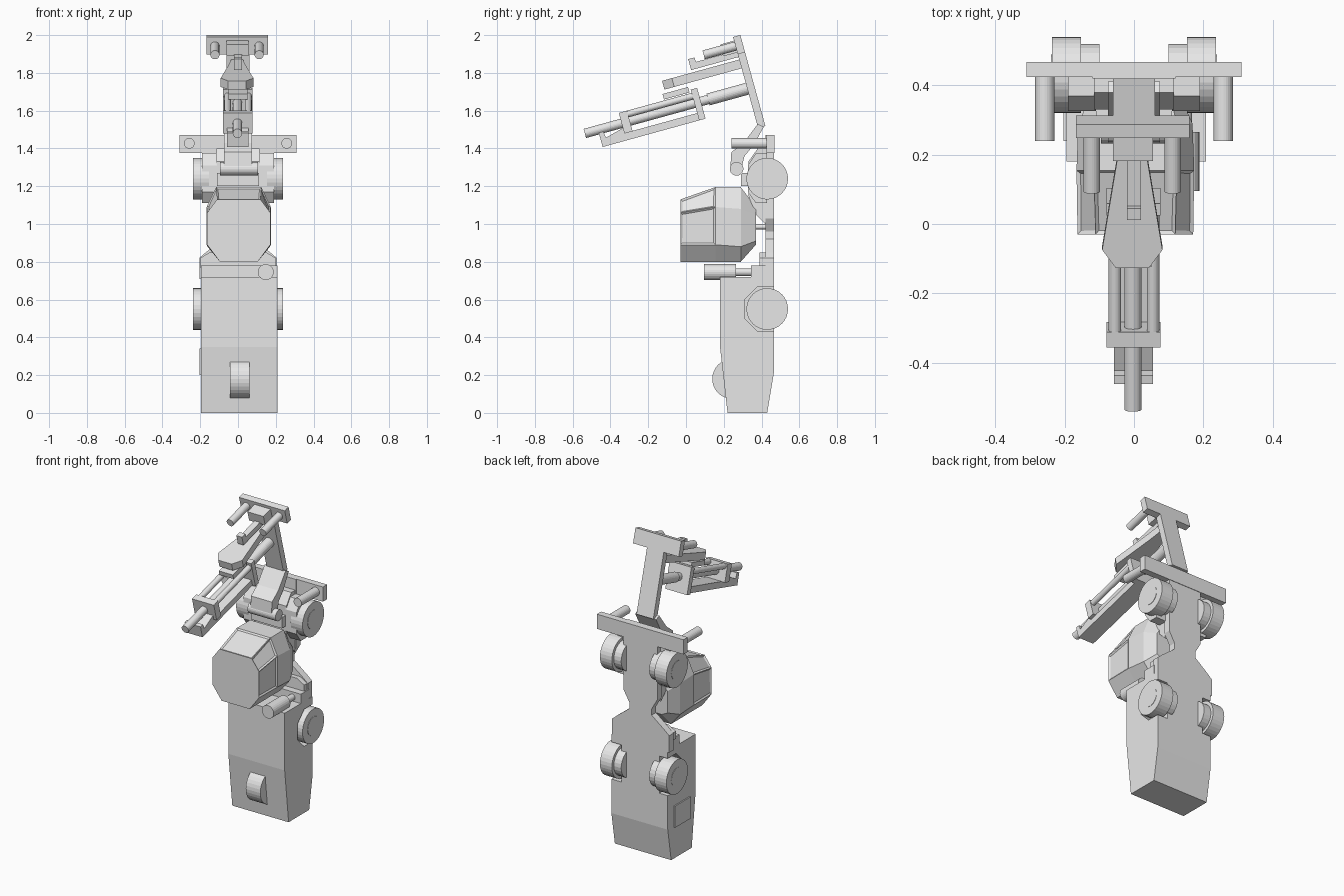
import bpy, bmesh
from math import radians, pi
from mathutils import Matrix, Vector

if "Cube" in bpy.data.objects:
    bpy.data.objects.remove(bpy.data.objects["Cube"])

grey = bpy.data.materials.new("plain_grey")
grey.use_nodes = True
grey.diffuse_color = (0.8, 0.8, 0.8, 1)
grey.node_tree.nodes["Principled BSDF"].inputs["Base Color"].default_value = (0.8, 0.8, 0.8, 1)

# Frame of the tilted mast and drill
MAST = Matrix.Translation((0, 0.249, 1.99)) @ Matrix.Rotation(radians(15.4), 4, "X")


def finish(name, bm, tilted=False):
    if tilted:
        bm.transform(MAST)
    bmesh.ops.recalc_face_normals(bm, faces=bm.faces)
    mesh = bpy.data.meshes.new(name)
    bm.to_mesh(mesh)
    bm.free()
    mesh.materials.append(grey)
    obj = bpy.data.objects.new(name, mesh)
    bpy.context.scene.collection.objects.link(obj)
    return obj


def loft(sections):
    bm = bmesh.new()
    rings = [[bm.verts.new(p) for p in s] for s in sections]
    n = len(rings[0])
    for a, b in zip(rings, rings[1:]):
        for i in range(n):
            j = (i + 1) % n
            bm.faces.new((a[i], a[j], b[j], b[i]))
    bm.faces.new(rings[0])
    bm.faces.new(rings[-1][::-1])
    return bm


def box(name, x, y, z, tilted=False):
    ring = [(x[0], y[0]), (x[1], y[0]), (x[1], y[1]), (x[0], y[1])]
    return finish(name, loft([[(px, py, h) for px, py in ring] for h in z]), tilted)


def side_prism(name, profile, x, tilted=False):
    """Extrude a (y, z) profile across x."""
    return finish(name, loft([[(w, y, z) for y, z in profile] for w in x]), tilted)


def rod(name, centre, axis, length, radius, sides=24, tilted=False):
    bm = bmesh.new()
    bmesh.ops.create_cone(bm, cap_ends=True, segments=sides, radius1=radius,
                          radius2=radius, depth=length)
    turn = Matrix.Rotation(pi / 2, 4, "Y" if axis == "X" else "X")
    bm.transform(Matrix.Translation(centre) @ turn)
    return finish(name, bm, tilted)


def y_rod(name, x, y, z, radius, tilted=False):
    return rod(name, (x, sum(y) / 2, z), "Y", y[1] - y[0], radius, 24, tilted)


def mirrored(half):
    return half + [(-x, z) for x, z in reversed(half)]


SIDES = (("left", 1), ("right", -1))

# Rear body with wheel wells
body = side_prism("rear_body", [(0.22, 0), (0.43, 0), (0.465, 0.21), (0.465, 0.72),
                                (0.18, 0.72), (0.18, 0.35)], (-0.195, 0.208))
for side, s in SIDES:
    bm = bmesh.new()
    bmesh.ops.create_cone(bm, cap_ends=True, segments=8, radius1=0.13, radius2=0.13, depth=0.2)
    bm.transform(Matrix.Translation((s * 0.235, 0.43, 0.55))
                 @ Matrix.Rotation(pi / 2, 4, "Y") @ Matrix.Rotation(pi / 8, 4, "Z"))
    cutter = finish(side + "_well_cutter", bm)
    cutter.hide_render = True
    cutter.hide_viewport = True
    cut = body.modifiers.new(side + "_well", "BOOLEAN")
    cut.object = cutter
    cut.solver = "EXACT"
box("side_hatch", (-0.203, -0.19), (0.24, 0.40), (0.20, 0.34))
rod("front_roller", (0.01, 0.245, 0.18), "X", 0.104, 0.106, 32)

# Chassis plate with a narrow articulated neck
outline = mirrored([(0.205, 0.71), (0.205, 0.82), (0.17, 0.85), (0.08, 0.92),
                    (0.08, 0.96), (0.12, 1.03), (0.12, 1.47)])
finish("chassis_plate", loft([[(x, y, z) for x, z in outline] for y in (0.42, 0.465)]))
box("rear_step", (-0.195, 0.208), (0.345, 0.43), (0.71, 0.78))
finish("step_riser", loft([[(x, y, z) for x, z in mirrored(
    [(0.2, 0.77), (0.2, 0.82), (0.15, 0.85)])] for y in (0.39, 0.43)]))
side_prism("front_chassis", [(0.42, 1.0), (0.37, 1.05), (0.33, 1.15), (0.33, 1.33),
                             (0.38, 1.40), (0.43, 1.40)], (-0.115, 0.115))
y_rod("cab_mount", 0, (0.35, 0.43), 0.985, 0.014)

# Wheels, hubs and front fenders
for end, z in (("rear", 0.55), ("front", 1.24)):
    for side, s in SIDES:
        label = side + "_" + end
        rod(label + "_wheel", (s * 0.195, 0.43, z), "X", 0.085, 0.11, 32)
        rod(label + "_hub", (s * 0.2, 0.43, z), "X", 0.079, 0.06, 24)
        rod(label + "_axle", (s * 0.13, 0.43, z), "X", 0.06, 0.09, 24)
for side, s in SIDES:
    side_prism(side + "_fender", [(0.43, 1.11), (0.37, 1.11), (0.327, 1.17), (0.327, 1.31),
                                  (0.37, 1.375), (0.43, 1.375)], sorted((s * 0.11, s * 0.19)))

# Front cross bar with stabiliser legs
box("cross_bar", (-0.31, 0.31), (0.425, 0.468), (1.375, 1.47))
for side, s in SIDES:
    y_rod(side + "_stabiliser", s * 0.258, (0.24, 0.43), 1.427, 0.028)

# Exhaust
y_rod("exhaust_drum", 0.147, (0.095, 0.265), 0.745, 0.042)
y_rod("exhaust_pipe", 0.147, (0.26, 0.35), 0.745, 0.02)


# Operator cab, lofted front to back, with recessed windows
def cab_ring(y, top, half_top, shoulder, half, sill, bottom, half_bottom):
    return [(x + 0.004, y, z) for x, z in mirrored(
        [(half_bottom, bottom), (half, sill), (half, shoulder), (half_top, top)])]


bm = loft([cab_ring(-0.03, 1.13, 0.115, 1.06, 0.167, 0.89, 0.80, 0.10),
           cab_ring(0.155, 1.195, 0.12, 1.09, 0.17, 0.89, 0.80, 0.10),
           cab_ring(0.29, 1.195, 0.12, 1.08, 0.165, 0.88, 0.80, 0.10),
           cab_ring(0.37, 1.09, 0.10, 1.05, 0.13, 0.91, 0.89, 0.09)])
bmesh.ops.recalc_face_normals(bm, faces=bm.faces)
windows = [f for f in bm.faces
           if f.calc_center_median().y < 0.1 and abs(f.normal.y) < 0.8
           and f.calc_center_median().z > 0.9]
bmesh.ops.inset_individual(bm, faces=windows, thickness=0.014, depth=-0.007)
finish("operator_cab", bm)

# Boom knuckle carrying the mast
side_prism("boom_knuckle", [(0.412, 1.515), (0.38, 1.53), (0.305, 1.43), (0.24, 1.38),
                            (0.235, 1.30), (0.29, 1.28), (0.31, 1.36), (0.36, 1.42)],
           (-0.075, 0.075))
rod("boom_pivot", (0.005, 0.268, 1.292), "X", 0.2, 0.036)
box("boom_bracket", (-0.11, 0.11), (0.29, 0.42), (1.20, 1.27))

# Mast with a T-shaped head
box("mast", (-0.06, 0.06), (0, 0.04), (-0.50, 0), True)
box("mast_head", (-0.167, 0.16), (0, 0.04), (-0.095, 0), True)
box("head_block", (-0.06, 0.055), (-0.075, 0.01), (-0.085, -0.02), True)
for side, s in SIDES:
    y_rod(side + "_head_pin", s * 0.117 - 0.005, (-0.175, 0.01), -0.05, 0.024, True)

# Arms reaching forward from the mast
box("upper_arm", (-0.02, 0.02), (-0.26, 0.01), (-0.11, -0.075), True)
box("upper_arm_tip", (-0.02, 0.02), (-0.26, -0.225), (-0.11, -0.05), True)
shield = [(0.03, 0.01), (0.045, -0.11), (0.087, -0.37), (0.048, -0.424)]
finish("shield_plate", loft([[(x - 0.005, y, z) for x, y in mirrored(shield)]
                             for z in (-0.172, -0.124)]), True)
box("clamp_block", (-0.05, 0.05), (-0.44, -0.30), (-0.222, -0.192), True)

# Drill feed carriage
box("feed_rail", (-0.058, 0.055), (-0.80, -0.26), (-0.378, -0.338), True)
side_prism("feed_nose", [(-0.82, -0.378), (-0.69, -0.378), (-0.69, -0.31),
                         (-0.79, -0.335), (-0.795, -0.30), (-0.82, -0.30)],
           (-0.058, 0.055), True)
box("front_guide", (-0.08, 0.076), (-0.69, -0.645), (-0.34, -0.227), True)
box("rear_guide", (-0.08, 0.076), (-0.29, -0.255), (-0.378, -0.209), True)
for side, s in SIDES:
    y_rod(side + "_guide_rod", s * 0.055, (-0.66, -0.27), -0.245, 0.018, True)
y_rod("drill_rod", -0.003, (-0.892, -0.15), -0.284, 0.025, True)
y_rod("drill_motor", -0.003, (-0.215, 0.01), -0.284, 0.032, True)
